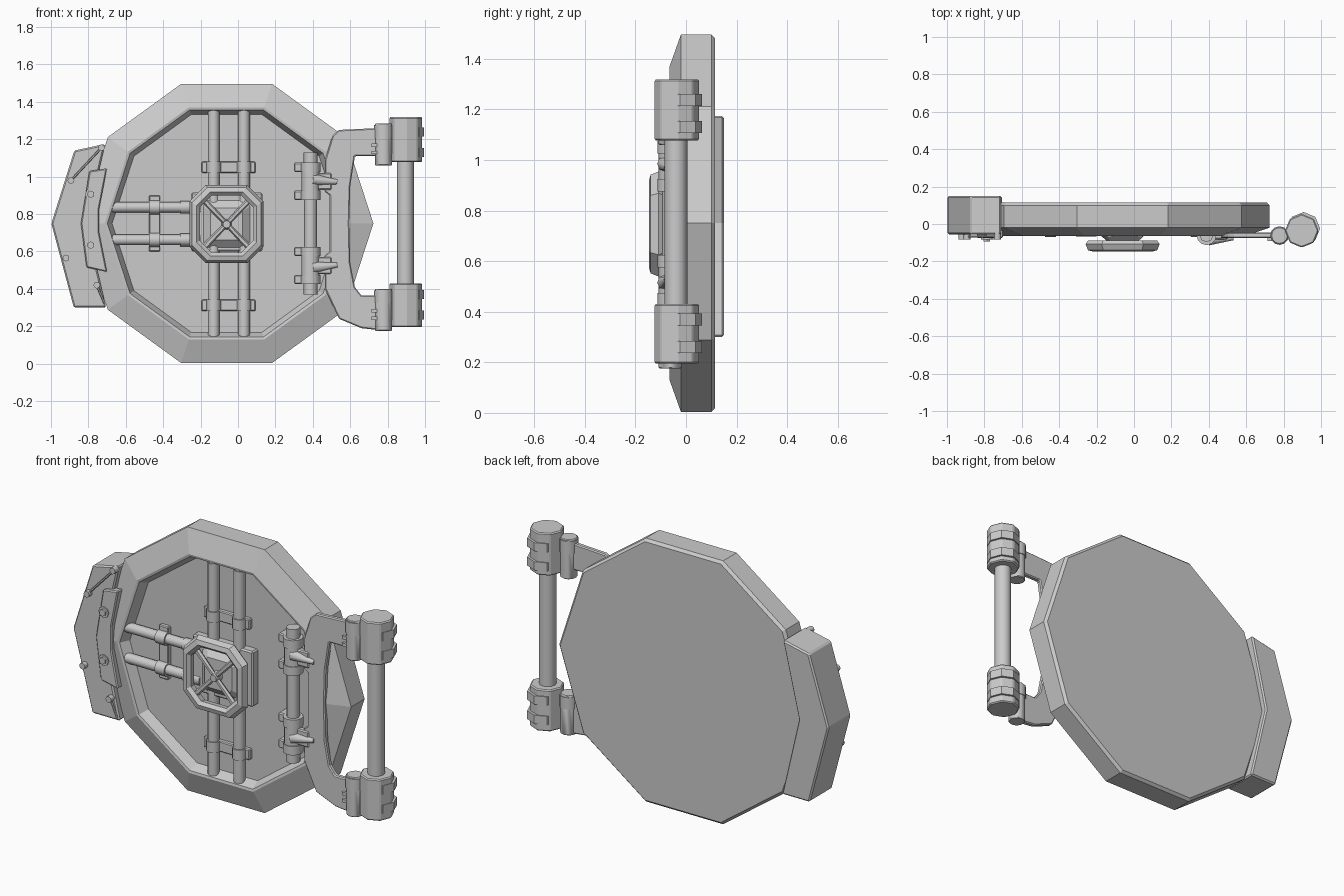
import bpy, bmesh, math
from mathutils import Vector

if "Cube" in bpy.data.objects:
    bpy.data.objects.remove(bpy.data.objects["Cube"])

CX, CZ = -0.061, 0.75   # door centre


def finish(name, bm, bevel=0.0, smooth=False):
    bmesh.ops.recalc_face_normals(bm, faces=bm.faces)
    me = bpy.data.meshes.new(name)
    bm.to_mesh(me)
    bm.free()
    ob = bpy.data.objects.new(name, me)
    bpy.context.collection.objects.link(ob)
    if bevel:
        m = ob.modifiers.new("bevel", 'BEVEL')
        m.width, m.segments, m.limit_method = bevel, 1, 'ANGLE'
    if smooth:
        bpy.context.view_layer.objects.active = ob
        ob.select_set(True)
        bpy.ops.object.shade_smooth_by_angle(angle=math.radians(50))
        ob.select_set(False)
    return ob


def prism(name, pts, y0, y1, bevel=0.0):
    """Front-view outline (x, z) extruded from y0 to y1."""
    bm = bmesh.new()
    f = bm.faces.new([bm.verts.new((x, y0, z)) for x, z in pts])
    r = bmesh.ops.extrude_face_region(bm, geom=[f])
    for v in r["geom"]:
        if isinstance(v, bmesh.types.BMVert):
            v.co.y = y1
    return finish(name, bm, bevel)


def box(name, x0, x1, y0, y1, z0, z1, bevel=0.0):
    return prism(name, [(x0, z0), (x1, z0), (x1, z1), (x0, z1)], y0, y1, bevel)


def rod(name, a, b, r, r2=None, seg=12, bevel=0.0, smooth=True):
    """Cylinder or cone from point a to point b."""
    a, b = Vector(a), Vector(b)
    bm = bmesh.new()
    bmesh.ops.create_cone(bm, cap_ends=True, segments=seg, radius1=r,
                          radius2=r if r2 is None else r2, depth=(b - a).length)
    q = (b - a).to_track_quat('Z', 'Y').to_matrix().to_4x4()
    q.translation = (a + b) / 2
    bm.transform(q)
    return finish(name, bm, bevel, smooth)


def loft(name, rings, closed=False):
    """Skin a list of equal-length point rings."""
    bm = bmesh.new()
    vs = [[bm.verts.new(p) for p in ring] for ring in rings]
    n = len(rings[0])
    for i in range(len(rings) - (0 if closed else 1)):
        a, b = vs[i], vs[(i + 1) % len(rings)]
        for k in range(n):
            bm.faces.new((a[k], a[(k + 1) % n], b[(k + 1) % n], b[k]))
    if not closed:
        bm.faces.new(vs[0])
        bm.faces.new(vs[-1])
    return finish(name, bm)


# Ten-sided door: back, rim, sloped front ring, recessed panel
profile = [(0.77, 0.115), (0.785, 0.10), (0.785, -0.02), (0.652, -0.065),
           (0.638, -0.062), (0.612, -0.008)]
loft("door", [[(CX + r * math.cos(k * math.pi / 5), y, CZ + r * math.sin(k * math.pi / 5))
               for k in range(10)] for r, y in profile])

# Vertical and horizontal locking bars
for x in (-0.13, 0.032):
    rod("vertical_bar", (x, -0.033, 0.15), (x, -0.033, 1.35), 0.031)
    for z0, z1 in ((0.13, 0.15), (1.35, 1.365)):
        rod("bar_end", (x, -0.033, z0), (x, -0.033, z1), 0.026)
    for z in (0.312, 1.05):
        rod("bar_clamp_ring", (x, -0.033, z - 0.03), (x, -0.033, z + 0.03), 0.038)
for z in (0.836, 0.662):
    rod("horizontal_bar", (-0.675, -0.033, z), (-0.20, -0.033, z), 0.028)
    rod("bar_sleeve", (-0.31, -0.033, z), (-0.20, -0.033, z), 0.034)
    rod("bar_clamp_ring", (-0.476, -0.033, z), (-0.416, -0.033, z), 0.037)
for z in (0.312, 1.05):
    box("bar_clamp_strap", -0.195, 0.094, -0.032, 0, z - 0.03, z + 0.03, 0.005)
box("bar_clamp_strap", -0.476, -0.416, -0.032, 0, 0.60, 0.90, 0.005)

# Gearbox and stepped hub behind the handwheel
box("gearbox", -0.25, 0.13, -0.055, 0, 0.60, 0.915, 0.008)


def octagon(hx, hz, cut, y):
    pts = [(hx, hz - cut), (hx - cut, hz), (cut - hx, hz), (-hx, hz - cut),
           (-hx, cut - hz), (cut - hx, -hz), (hx - cut, -hz), (hx, cut - hz)]
    return [(CX + x, y, CZ - 0.003 + z) for x, z in pts]


loft("wheel_hub", [octagon(0.13, 0.13, 0.03, -0.05), octagon(0.085, 0.085, 0.02, -0.09)])

# Handwheel rim, spokes and knob
loft("handwheel_rim", [octagon(h, h + 0.01, c, y) for h, c, y in
     ((0.185, 0.082, -0.088), (0.198, 0.086, -0.108), (0.185, 0.082, -0.14),
      (0.160, 0.072, -0.147), (0.143, 0.065, -0.130), (0.150, 0.068, -0.092))], closed=True)
for sx in (1, -1):
    for sz in (1, -1):
        rod("handwheel_spoke", (CX, -0.115, CZ - 0.003),
            (CX + sx * 0.122, -0.115, CZ - 0.003 + sz * 0.128), 0.012, 0.016, 6)
rod("handwheel_knob", (CX, -0.08, CZ - 0.005), (CX, -0.135, CZ - 0.005), 0.03, 0.02, 10)

# Inner hinge pin, barrels and knuckles
HX, HY = 0.388, -0.06
rod("hinge_pin", (HX, HY, 0.375), (HX, HY, 1.125), 0.034)
for s in (1, -1):
    z = lambda d: CZ + s * d
    rod("hinge_pin_cap", (HX, HY, z(0.325)), (HX, HY, z(0.38)), 0.037, seg=8)
    rod("hinge_barrel", (HX, HY, z(0.165)), (HX, HY, z(0.32)), 0.048)
    for d0, d1 in ((0.125, 0.175), (0.275, 0.325)):
        rod("hinge_knuckle", (HX, HY, z(d0)), (HX, HY, z(d1)), 0.053)
        za, zb = sorted((z(d0), z(d1)))
        box("hinge_knuckle_foot", 0.30, HX, -0.07, 0, za, zb, 0.006)
    # arm lug joining the barrel, with its pointed rib
    za, zb = sorted((z(0.18), z(0.27)))
    box("hinge_lug", HX, 0.50, -0.082, -0.045, za, zb, 0.006)
    rod("hinge_rib", (0.40, -0.082, z(0.235)), (0.53, -0.074, z(0.222)), 0.032, 0.013, 8)

# C-shaped hinge arm plate
prism("hinge_arm", [
    (0.75, 1.26), (0.54, 1.25), (0.505, 1.22), (0.465, 1.09), (0.463, 0.92), (0.49, 0.90),
    (0.49, 0.60), (0.463, 0.58), (0.465, 0.40), (0.54, 0.24), (0.66, 0.19), (0.75, 0.18),
    (0.75, 0.365), (0.66, 0.365), (0.625, 0.41), (0.60, 0.54), (0.595, 0.75), (0.60, 0.95),
    (0.625, 1.11), (0.75, 1.11)], -0.076, -0.046, 0.006)

# Outer hinge post with drums, straps and link barrels
rod("hinge_post", (0.895, -0.04, 0.40), (0.895, -0.04, 1.10), 0.045)
for name, z0, z1, straps in (("upper", 1.078, 1.318, (1.13, 1.238)),
                             ("lower", 0.195, 0.43, (0.26, 0.37))):
    rod(name + "_hinge_drum", (0.897, -0.036, z0), (0.897, -0.036, z1), 0.09,
        seg=8, bevel=0.006, smooth=False)
    for zs in straps:
        rod(name + "_drum_strap", (0.907, -0.024, zs - 0.024), (0.907, -0.024, zs + 0.024),
            0.088, seg=8, smooth=False)
for name, z0, z1, zm in (("upper", 1.06, 1.285, 1.205), ("lower", 0.175, 0.40, 0.325)):
    rod(name + "_link_barrel", (0.778, -0.062, z0), (0.778, -0.062, z1), 0.046, bevel=0.004)
    rod(name + "_link_collar", (0.778, -0.062, zm), (0.778, -0.062, z1 - 0.008), 0.05)
    box(name + "_link_tab", 0.778, 0.87, -0.075, -0.04, z0 + 0.06, z1 - 0.05)
    for dz in (0.06, 0.10):
        box(name + "_link_clip", 0.715, 0.75, -0.09, -0.05, z0 + dz, z0 + dz + 0.018)

# Latch block wrapping the left rim
prism("latch_block", [(-0.71, 1.175), (-0.875, 1.14), (-0.998, 0.75), (-0.878, 0.30),
                      (-0.705, 0.30), (-0.81, 0.75)], -0.055, 0.15, 0.008)
prism("latch_plate", [(-0.795, 1.03), (-0.70, 1.045), (-0.742, 0.83), (-0.742, 0.70),
                      (-0.70, 0.49), (-0.81, 0.515), (-0.84, 0.75)], -0.076, -0.03, 0.006)
for z in (0.906, 0.634):
    rod("latch_bolt_washer", (-0.787, -0.07, z), (-0.787, -0.082, z), 0.031, seg=8)
    rod("latch_bolt", (-0.787, -0.07, z), (-0.787, -0.093, z), 0.02, seg=6, smooth=False)
for x, z in ((-0.893, 0.98), (-0.73, 1.155), (-0.92, 0.565), (-0.755, 0.42)):
    rod("latch_stud", (x, -0.04, z), (x, -0.083, z), 0.018, seg=8)
rod("latch_wire", (-0.893, -0.066, 0.98), (-0.73, -0.066, 1.155), 0.006, seg=6)
rod("latch_wire", (-0.755, -0.066, 0.42), (-0.712, -0.066, 0.32), 0.006, seg=6)
